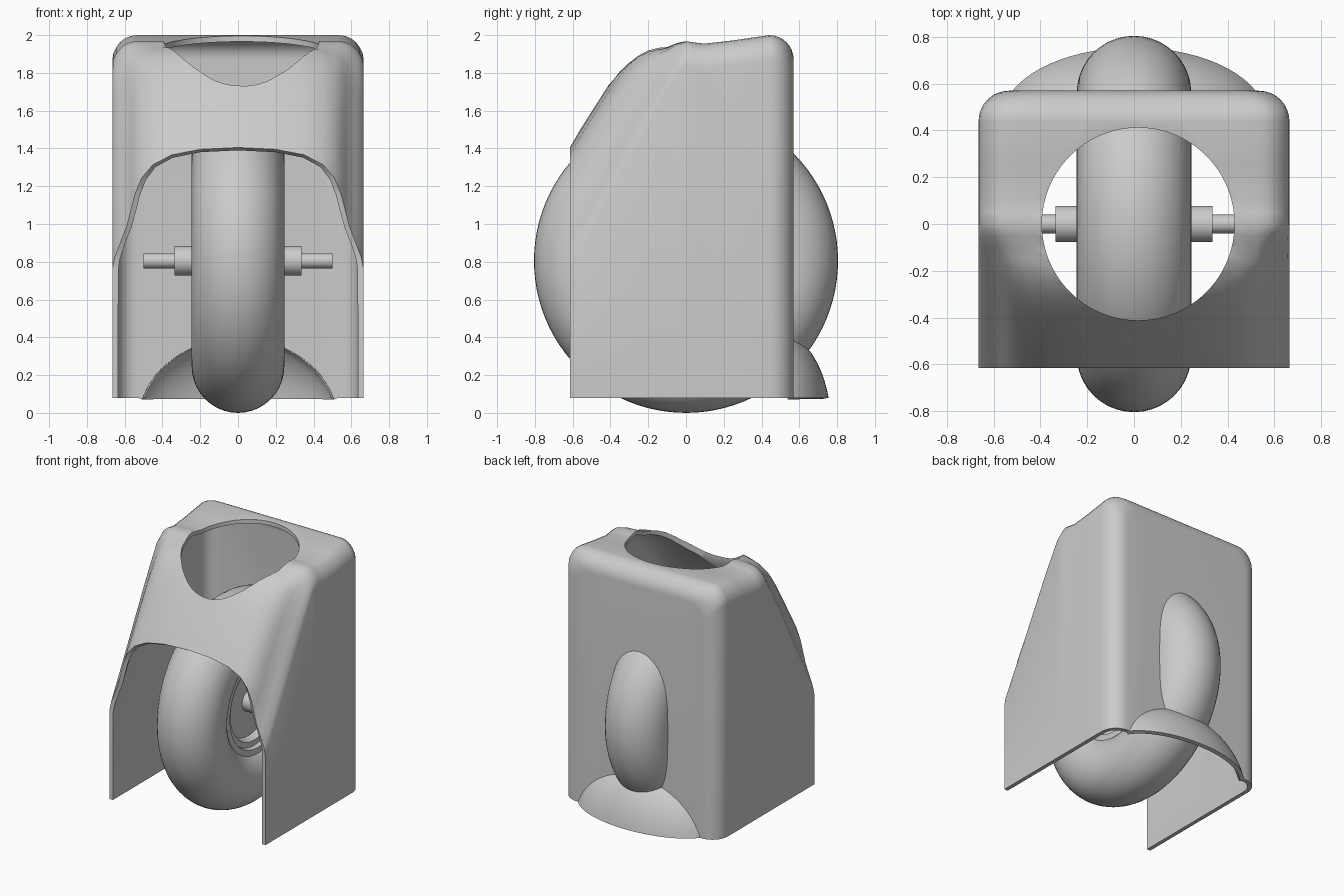
import bpy, bmesh, math
from mathutils import Matrix, Vector

if "Cube" in bpy.data.objects:
    bpy.data.objects.remove(bpy.data.objects["Cube"])

grey = bpy.data.materials.new("light_grey")
grey.use_nodes = True
grey.diffuse_color = (0.6, 0.6, 0.6, 1)
grey.node_tree.nodes["Principled BSDF"].inputs["Base Color"].default_value = (0.6, 0.6, 0.6, 1)


def make(name, bm):
    mesh = bpy.data.meshes.new(name)
    bmesh.ops.recalc_face_normals(bm, faces=bm.faces)
    bm.to_mesh(mesh)
    bm.free()
    mesh.materials.append(grey)
    obj = bpy.data.objects.new(name, mesh)
    bpy.context.collection.objects.link(obj)
    return obj


def bake(obj):
    """Freeze the modifiers into the mesh."""
    bpy.context.view_layer.update()
    graph = bpy.context.evaluated_depsgraph_get()
    mesh = bpy.data.meshes.new_from_object(obj.evaluated_get(graph))
    obj.modifiers.clear()
    obj.data = mesh


def smooth(obj, angle=35):
    bpy.ops.object.select_all(action='DESELECT')
    obj.select_set(True)
    bpy.context.view_layer.objects.active = obj
    bpy.ops.object.shade_smooth_by_angle(angle=math.radians(angle))


def thicken(obj, thickness):
    mod = obj.modifiers.new("wall", 'SOLIDIFY')
    mod.thickness = thickness
    mod.offset = -1
    mod.use_even_offset = True


def cut(obj, cutter):
    cutter.hide_render = True
    mod = obj.modifiers.new("cut", 'BOOLEAN')
    mod.operation = 'DIFFERENCE'
    mod.solver = 'EXACT'
    mod.object = cutter
    bake(obj)
    bpy.data.objects.remove(cutter)


def lathe(name, profile, steps=64):
    """Revolve (x, radius) points about the wheel axis."""
    bm = bmesh.new()
    ring = [bm.verts.new((x, 0, r)) for x, r in profile]
    edges = [bm.edges.new(p) for p in zip(ring, ring[1:])]
    bmesh.ops.spin(bm, geom=ring + edges, cent=(0, 0, 0), axis=(1, 0, 0),
                   angle=math.tau, steps=steps, use_duplicate=False)
    bmesh.ops.remove_doubles(bm, verts=bm.verts, dist=0.0005)
    obj = make(name, bm)
    obj.location.z = AXLE_Z
    return obj


AXLE_Z, BASE, HALF, ROUND = 0.805, 0.08, 0.665, 0.13

# Housing: half sections (x, share of shoulder height), blended front to back
arch = [(.665, 0), (.652, .1), (.62, .23), (.588, .36), (.565, .5), (.545, .62),
        (.51, .75), (.45, .86), (.35, .94), (.2, .985), (0, 1)]
box = [(.665, 0), (.66, .26), (.645, .5), (.625, .7), (.6, .86), (.57, .96),
       (.535, 1), (.45, 1), (.35, 1), (.2, 1), (0, 1)]
ridge = [(-.615, 1.405), (-.56, 1.5), (-.5, 1.595), (-.41, 1.735), (-.35, 1.815),
         (-.3, 1.87), (-.25, 1.91), (-.2, 1.935), (-.15, 1.945), (-.1, 1.945),
         (-.05, 1.96), (0, 1.968), (.05, 1.96), (.1, 1.955), (.25, 1.972), (.44, 2.0)]
stations = [(y, top, 0) for y, top in ridge]
for k in range(1, 9):
    a = math.radians(90 * k / 8)
    stations.append((.44 + ROUND * math.sin(a), 2.0, ROUND * (1 - math.cos(a))))

bm = bmesh.new()
rings = []
for y, top, inset in stations:
    u = min(1, (y + .615) / .615)
    w = u ** 3
    shoulder = min(top - ROUND, .76 + 1.84 * (y + .615))
    half = [(HALF, None)]
    for (xa, fa), (xb, fb) in zip(arch, box):
        f = fa + (fb - fa) * w
        half.append((xa + (xb - xa) * w, shoulder + (top - shoulder) * f))
    half = [(x * (HALF - inset) / HALF, BASE if z is None else z - inset) for x, z in half]
    outline = half + [(-x, z) for x, z in reversed(half[:-1])]
    rings.append([bm.verts.new((x, y, z)) for x, z in outline])
for a, b in zip(rings, rings[1:]):
    for i in range(len(a) - 1):
        bm.faces.new((a[i], a[i + 1], b[i + 1], b[i]))
bm.faces.new(rings[-1])
housing = make("housing", bm)
thicken(housing, 0.03)
bake(housing)

# Round opening in the top
bm = bmesh.new()
bmesh.ops.create_cone(bm, cap_ends=True, segments=96, radius1=.412, radius2=.412,
                      depth=1.2, matrix=Matrix.Translation((.018, 0, 1.9)))
cut(housing, make("opening_cutter", bm))


def dome(name, scale):
    bm = bmesh.new()
    place = Matrix.Translation((0, .45, -.05)) @ Matrix.Diagonal((.586, .316, .4975, 1))
    bmesh.ops.create_uvsphere(bm, u_segments=64, v_segments=48, radius=scale, matrix=place)
    return name, bm


# Hollow bulge low on the back wall, open to the inside
cut(housing, make(*dome("bulge_cutter", 0.93)))
smooth(housing)
name, bm = dome("rear_bulge", 1)
for point, normal in (((0, .553, 0), (0, -1, 0)), ((0, 0, BASE), (0, 0, -1))):
    bmesh.ops.bisect_plane(bm, geom=bm.verts[:] + bm.edges[:] + bm.faces[:],
                           plane_co=Vector(point), plane_no=Vector(normal), clear_outer=True)
bulge = make(name, bm)
thicken(bulge, 0.03)
bake(bulge)
smooth(bulge)

# Tyre
tube = .245
tyre = lathe("tyre", [(tube * math.sin(math.tau * i / 40), .56 + tube * math.cos(math.tau * i / 40))
                      for i in range(41)], 96)
smooth(tyre)

# Stepped rim, hub and axle
side = [(.17, .40), (.17, .34), (.14, .33), (.14, .29), (.09, .27), (.09, 0)]
rim = lathe("rim", [(-x, r) for x, r in reversed(side)] + side)
smooth(rim)
for name, length, radius in (("hub", .335, .078), ("axle", .5, .04)):
    smooth(lathe(name, [(-length, 0), (-length, radius), (length, radius), (length, 0)], 48))
